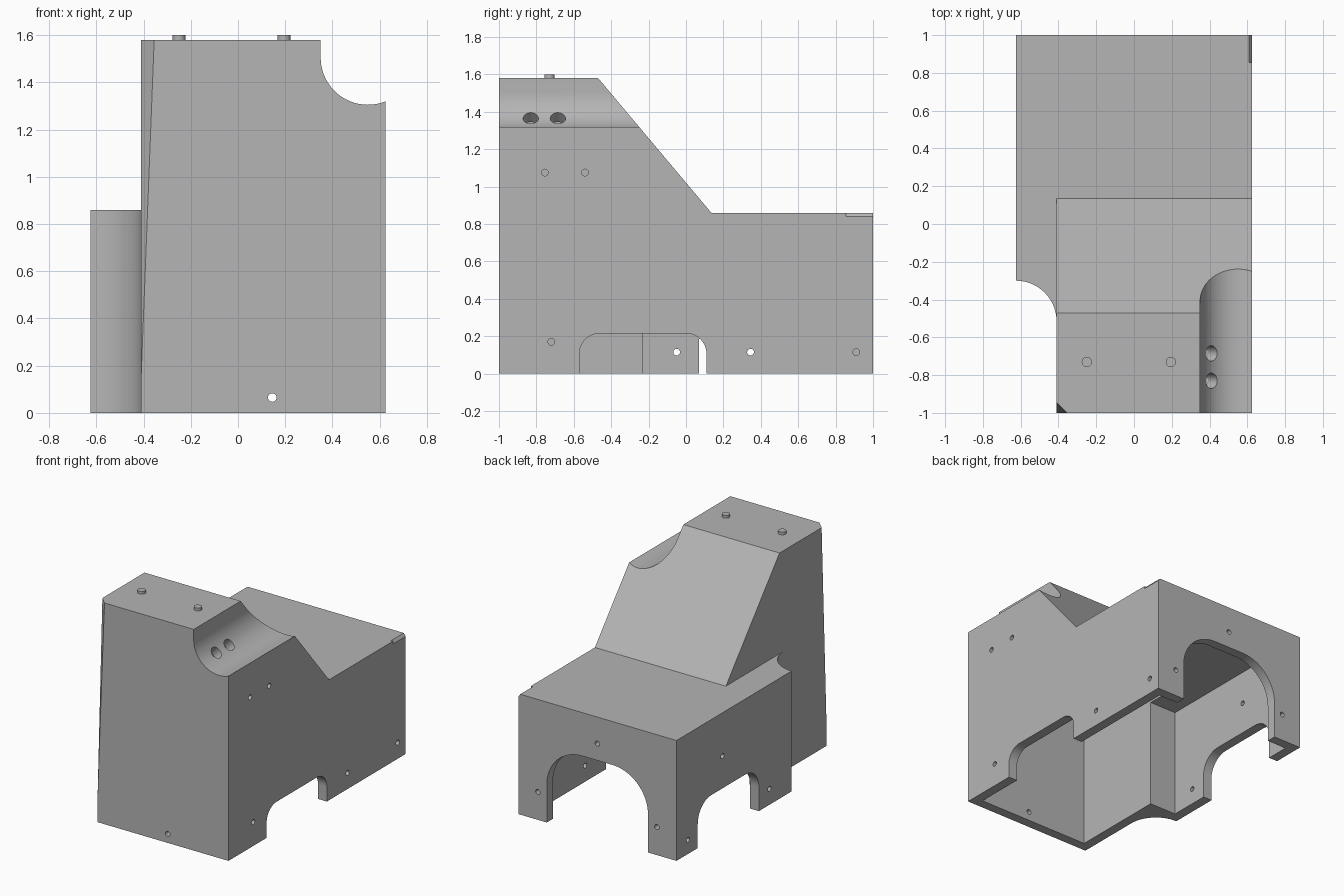
import bpy, bmesh
from math import sin, cos, radians
from mathutils import Matrix

if "Cube" in bpy.data.objects:
    bpy.data.objects.remove(bpy.data.objects["Cube"])

grey = bpy.data.materials.new("plain grey")
grey.use_nodes = True
COLOR = (0.46, 0.46, 0.46, 1)
grey.diffuse_color = COLOR
grey.node_tree.nodes["Principled BSDF"].inputs["Base Color"].default_value = COLOR

WALL = 0.07
TOP, ROOF = 1.58, 0.86


def add_object(name, bm):
    bmesh.ops.recalc_face_normals(bm, faces=bm.faces[:])
    mesh = bpy.data.meshes.new(name)
    bm.to_mesh(mesh)
    bm.free()
    mesh.materials.append(grey)
    obj = bpy.data.objects.new(name, mesh)
    bpy.context.collection.objects.link(obj)
    return obj


def prism(name, points, axis, lo, hi):
    """Extrude a flat outline along one axis."""
    place = {"x": lambda a, b, t: (t, a, b),
             "y": lambda a, b, t: (a, t, b),
             "z": lambda a, b, t: (a, b, t)}[axis]
    bm = bmesh.new()
    ends = [[bm.verts.new(place(a, b, t)) for a, b in points] for t in (lo, hi)]
    n = len(points)
    for ring in ends:
        bm.faces.new(ring)
    for i in range(n):
        j = (i + 1) % n
        bm.faces.new((ends[0][i], ends[0][j], ends[1][j], ends[1][i]))
    return add_object(name, bm)


def arc(cx, cy, r, start, end, n=16):
    angles = [radians(start + (end - start) * i / n) for i in range(n + 1)]
    return [(cx + r * cos(a), cy + r * sin(a)) for a in angles]


def circle(cx, cy, r, n=24):
    return arc(cx, cy, r, 0, 360, n)[:-1]


def boolean(target, tool, operation="DIFFERENCE"):
    """Apply a boolean and throw the tool away."""
    mod = target.modifiers.new("boolean", "BOOLEAN")
    mod.operation, mod.solver, mod.object = operation, "EXACT", tool
    graph = bpy.context.evaluated_depsgraph_get()
    mesh = bpy.data.meshes.new_from_object(target.evaluated_get(graph))
    target.modifiers.clear()
    target.data = mesh
    bpy.data.objects.remove(tool)


def saddle(r):
    """Round-bottomed trough along the upper left edge."""
    return prism("trough", [(0.55 - r, 1.8)] + arc(0.55, 1.505, r, 180, 360, 32)
                 + [(0.55 + r, 1.8)], "y", -1.3, 0.6)


def arch(axis, a0, a1, top, r, lo, hi):
    outline = ([(a1, -0.1)] + arc(a1 - r, top - r, r, 0, 90)
               + arc(a0 + r, top - r, r, 90, 180) + [(a0, -0.1)])
    return prism("arch", outline, axis, lo, hi)


# Outer housing: low base with a scooped corner, plus sloped tower
body = prism("housing", [(-0.41, -1), (0.625, -1), (0.625, 1), (-0.625, 1)]
             + arc(-0.625, -0.515, 0.215, 90, 0), "z", 0, ROOF)
tower = prism("tower", [(-1, 0.7), (-1, TOP), (-0.47, TOP), (0.27, 0.7)],
              "x", -0.41, 0.625)
boolean(tower, saddle(0.2))
boolean(body, tower, "UNION")

# Hollow interior, open at the bottom
base_cavity = prism("base_cavity", [(-0.34, -0.93), (0.555, -0.93), (0.555, 0.93),
                                    (-0.555, 0.93), (-0.555, -0.23), (-0.34, -0.23)],
                    "z", -0.1, ROOF - WALL)
tower_cavity = prism("tower_cavity", [(-0.93, 0.6), (-0.93, TOP - WALL),
                                      (-0.502, TOP - WALL), (0.262, 0.6)],
                     "x", -0.34, 0.555)
boolean(tower_cavity, saddle(0.2 + WALL))
boolean(base_cavity, tower_cavity, "UNION")
boolean(body, base_cavity)

# Arched openings in the left, right and back walls
boolean(body, arch("x", -0.57, 0.11, 0.215, 0.11, 0.5, 0.7))
boolean(body, arch("x", 0.07, 0.76, 0.32, 0.15, -0.7, -0.5))
boolean(body, arch("y", -0.4, 0.4, 0.55, 0.28, 0.88, 1.1))

# Screw holes: axis, extent through the wall, centres
holes = [
    ("x", 0.5, 0.7, [(-0.755, 1.075), (-0.54, 1.075), (-0.72, 0.17),
                     (0.345, 0.115), (0.91, 0.115)]),
    ("x", -0.7, -0.5, [(-0.05, 0.115), (0.48, 0.55), (0.87, 0.1)]),
    ("y", 0.88, 1.1, [(0, 0.67), (0.47, 0.2), (-0.47, 0.2)]),
    ("y", -1.1, -0.88, [(0.145, 0.065)]),
]
for axis, lo, hi, centres in holes:
    for a, b in centres:
        boolean(body, prism("hole", circle(a, b, 0.018), axis, lo, hi))

# Two slanted cable holes in the trough
for y in (-0.83, -0.685):
    drill = prism("drill", circle(0, 0, 0.041), "z", -0.36, -0.1)
    drill.data.transform(Matrix.Translation((0.55, y, 1.505))
                         @ Matrix.Rotation(radians(45), 4, "Y"))
    boolean(body, drill)

# Tapering bevel on the front right corner
bm = bmesh.new()
e = 0.1
for z in (0.16, 1.7):
    s = 0.055 * (z - 0.16) / (TOP - 0.16)
    for x, y in ((s + e, -e), (-e, s + e), (-0.2, -0.2)):
        bm.verts.new((x - 0.41, y - 1, z))
bmesh.ops.convex_hull(bm, input=bm.verts[:])
boolean(body, add_object("bevel", bm))

# Short bevel at the back left roof edge
boolean(body, prism("roof_bevel", [(0.595, 0.88), (0.64, 0.82), (0.66, 0.9)],
                    "y", 0.855, 1.1))

# Locating pins on top
parts = [body]
for side, x in (("right", -0.25), ("left", 0.195)):
    parts.append(prism("top_pin_" + side, circle(x, -0.73, 0.027), "z", TOP - 0.01, 1.6))

# Smooth the curved walls, keep edges sharp
bpy.ops.object.select_all(action="DESELECT")
for obj in parts:
    obj.select_set(True)
bpy.context.view_layer.objects.active = body
bpy.ops.object.shade_smooth_by_angle(angle=radians(30))
